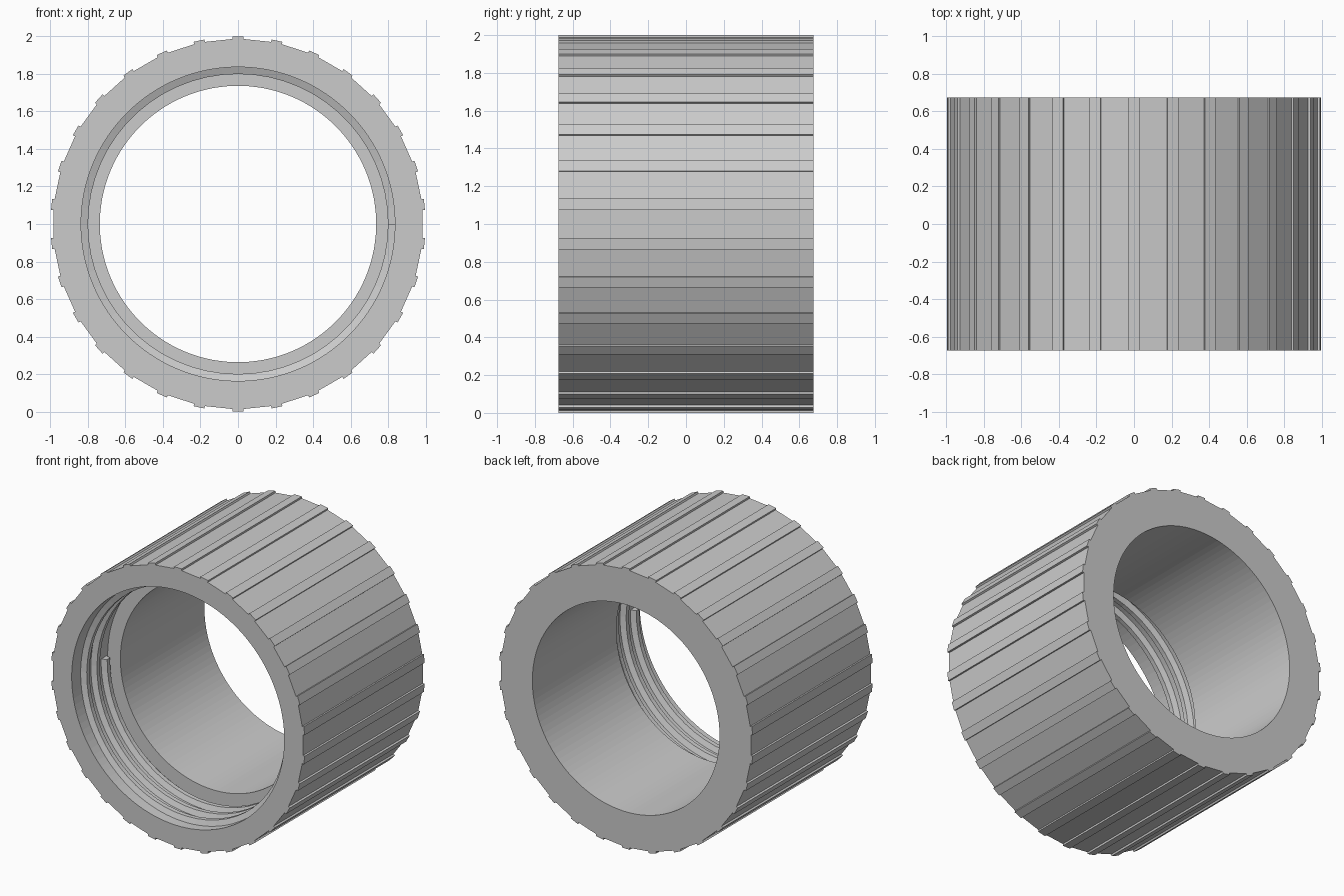
import bpy, bmesh
from math import sin, cos, radians, pi

if "Cube" in bpy.data.objects:
    bpy.data.objects.remove(bpy.data.objects["Cube"])

HALF = 0.675      # half length along y
SEAT = -0.27      # bottom of the front recess
BORE, RECESS, CREST = 0.737, 0.837, 0.80
RIBS = 30


def point(r, a, y):
    return (r * cos(a), y, 1 + r * sin(a))


def finish(bm, name):
    bmesh.ops.recalc_face_normals(bm, faces=bm.faces)
    mesh = bpy.data.meshes.new(name)
    bm.to_mesh(mesh)
    bm.free()
    obj = bpy.data.objects.new(name, mesh)
    bpy.context.collection.objects.link(obj)
    return obj


def bridge(bm, a, b, closed=True):
    n = len(a)
    for i in range(n if closed else n - 1):
        j = (i + 1) % n
        bm.faces.new((a[i], a[j], b[j], b[i]))


# Outer outline: narrow raised ribs separated by flat strips
outer = []
round_angles = []
for k in range(RIBS):
    mid = 6 + 12 * k
    for off, r in ((-1.72, 0.987), (-1.7, 1.0), (1.7, 1.0), (1.72, 0.987)):
        outer.append((r, radians(mid + off)))
    round_angles += [radians(mid + o) for o in (-4.5, -1.5, 1.5, 4.5)]


def circle(r):
    return [(r, a) for a in round_angles]


# Collar body: ribbed outside, through bore, wider recess in the front
bm = bmesh.new()
rings = [(outer, -HALF), (outer, HALF), (circle(BORE), HALF),
         (circle(BORE), SEAT), (circle(RECESS), SEAT), (circle(RECESS), -HALF)]
loops = [[bm.verts.new(point(r, a, y)) for r, a in prof] for prof, y in rings]
for i in range(len(loops)):
    bridge(bm, loops[i], loops[(i + 1) % len(loops)])
finish(bm, "collar_body")

# Internal thread: trapezoid swept along a helix on the recess wall
TURNS, PITCH, STEPS = 2.5, 0.115, 60
section = [(RECESS + 0.01, -0.035), (CREST, -0.016),
           (CREST, 0.016), (RECESS + 0.01, 0.035)]
bm = bmesh.new()
rows = []
count = int(TURNS * STEPS)
for i in range(count + 1):
    t = i / STEPS
    a = -2 * pi * t
    y = -HALF + 0.075 + PITCH * t
    rows.append([bm.verts.new(point(r, a, y + dy)) for r, dy in section])
for p, q in zip(rows, rows[1:]):
    bridge(bm, p, q)
bm.faces.new(rows[0])
bm.faces.new(rows[-1])
finish(bm, "internal_thread")
